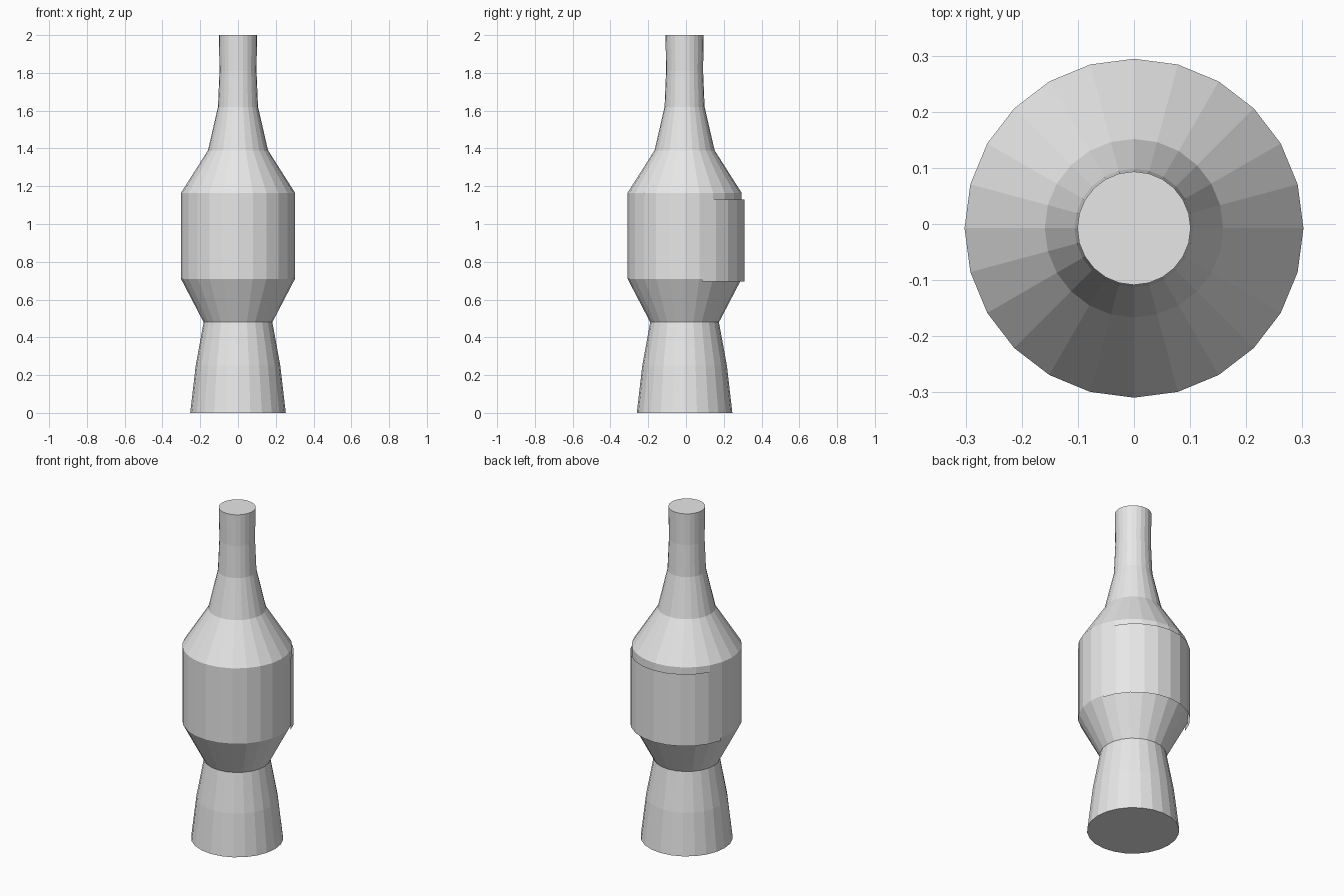
import bpy, bmesh, math

if "Cube" in bpy.data.objects:
    bpy.data.objects.remove(bpy.data.objects["Cube"])

SIDES = 24
grey = bpy.data.materials.new("light grey")
grey.diffuse_color = (0.8, 0.8, 0.8, 1)
grey.use_nodes = True
grey.node_tree.nodes["Principled BSDF"].inputs["Base Color"].default_value = grey.diffuse_color


def lathe(name, profile, center_y, first, last, caps=False):
    """Sweep (radius, z) points over the facets first..last of a 24-sided turn."""
    bm = bmesh.new()
    closed = last - first == SIDES
    count = last - first + (0 if closed else 1)
    rings = []
    for r, z in profile:
        ring = []
        for i in range(count):
            a = 2 * math.pi * (first + i) / SIDES
            ring.append(bm.verts.new((r * math.cos(a), center_y + r * math.sin(a), z)))
        rings.append(ring)
    for low, high in zip(rings, rings[1:]):
        for i in range(last - first):
            j = (i + 1) % count
            bm.faces.new((low[i], low[j], high[j], high[i]))
    if caps:
        bm.faces.new(rings[0][::-1])
        bm.faces.new(rings[-1])
    mesh = bpy.data.meshes.new(name)
    bm.to_mesh(mesh)
    bm.free()
    mesh.materials.append(grey)
    obj = bpy.data.objects.new(name, mesh)
    bpy.context.collection.objects.link(obj)
    return obj


# Bottle: flared foot, waist, wide belly, shoulder and neck
lathe("bottle_body", [
    (0.253, 0.0), (0.224, 0.25), (0.182, 0.48), (0.302, 0.71),
    (0.302, 0.94), (0.302, 1.165), (0.159, 1.39), (0.106, 1.62),
    (0.098, 1.81), (0.101, 2.0)], -0.0075, 0, SIDES, caps=True)

# Label: thin sheet matching the belly facets, set slightly off the back
lathe("back_label", [(0.302, 0.695), (0.302, 1.13)], 0.0075, 1, 11)
